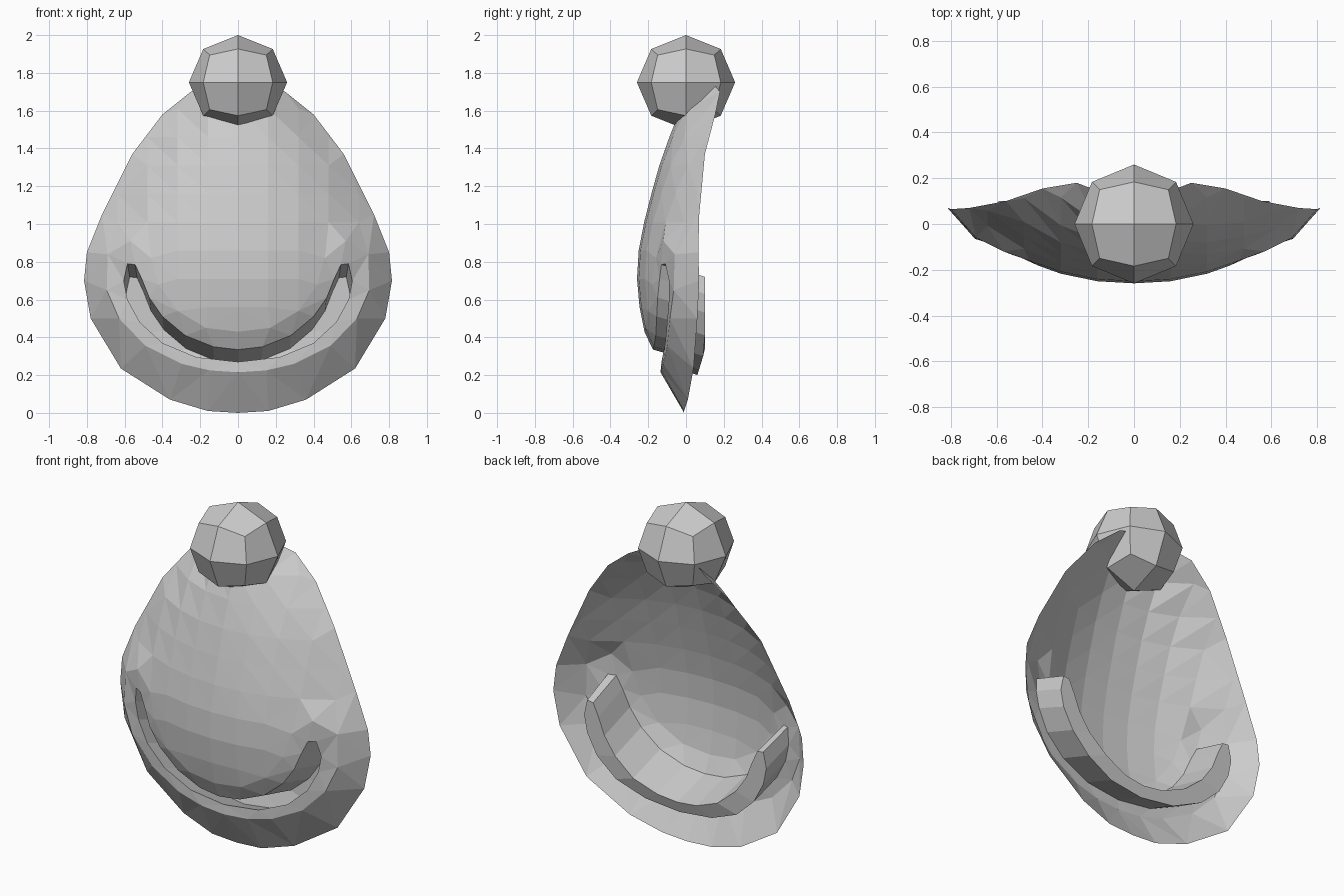
import bpy, bmesh, math
from mathutils import Vector
from mathutils.geometry import delaunay_2d_cdt

if "Cube" in bpy.data.objects:
    bpy.data.objects.remove(bpy.data.objects["Cube"])

# Half contours as (x, y, z), later mirrored
RIM = [(0, 0.04, 1.76), (0.12, 0.13, 1.76), (0.25, 0.18, 1.70), (0.40, 0.155, 1.58),
       (0.56, 0.10, 1.37), (0.72, 0.07, 1.05), (0.80, 0.065, 0.85), (0.815, 0.07, 0.70),
       (0.78, 0.06, 0.50), (0.62, 0.04, 0.235), (0.36, 0.01, 0.07), (0.16, -0.01, 0.01), (0, -0.01, 0)]
LIP = [(0.57, -0.12, 0.91), (0.69, -0.06, 0.84), (0.695, -0.065, 0.65), (0.63, -0.085, 0.50),
       (0.49, -0.10, 0.355), (0.30, -0.12, 0.26), (0.15, -0.13, 0.225), (0, -0.135, 0.215)]
SLOT_OUT = [(0.585, -0.11, 0.79), (0.605, -0.09, 0.70), (0.585, -0.09, 0.60), (0.52, -0.10, 0.48),
            (0.40, -0.11, 0.37), (0.22, -0.125, 0.295), (0, -0.13, 0.27)]
SLOT_IN = [(0.545, -0.13, 0.785), (0.51, -0.14, 0.71), (0.47, -0.15, 0.61), (0.40, -0.155, 0.51),
           (0.28, -0.16, 0.41), (0.13, -0.17, 0.35), (0, -0.175, 0.335)]
CHEEK = [(0.0, 0.43), (0.17, 0.45), (0.32, 0.54), (0.42, 0.68), (0.46, 0.82)]
CENTRE = [(0, 0), (0.22, -0.13), (0.36, -0.20), (0.5, -0.24), (0.7, -0.26), (0.9, -0.248),
          (1.1, -0.20), (1.35, -0.13), (1.56, -0.05), (1.76, 0.04)]


def mirrored(half):
    """Open path running from +x through the x=0 end to -x."""
    return half + [(-x, y, z) for x, y, z in reversed(half[:-1])]


def lerp_table(table, t):
    for (a, va), (b, vb) in zip(table, table[1:]):
        if a <= t <= b:
            return va + (vb - va) * (t - a) / (b - a)
    return table[-1][1] if t > table[-1][0] else table[0][1]


def inside(x, z, poly):
    hit = False
    for (x1, _, z1), (x2, _, z2) in zip(poly, poly[1:] + poly[:1]):
        if (z1 > z) != (z2 > z) and x < x1 + (z - z1) * (x2 - x1) / (z2 - z1):
            hit = not hit
    return hit


rim_rev = RIM[:0:-1]
WIDTH = [(z, x) for x, y, z in rim_rev] + [(1.77, 0.01)]
RIM_Y = [(z, y) for x, y, z in rim_rev]


def bulge(x, z):
    s = min(1, abs(x) / max(lerp_table(WIDTH, z), 0.05))
    c, r = lerp_table(CENTRE, z), lerp_table(RIM_Y, z)
    return c + (r - c) * s ** 2.2


# Contours: closed rim, lip crease, closed smile slot
rim = mirrored(RIM)[:]
rim = rim[:-1]
lip = mirrored(LIP)
s_out, s_in = mirrored(SLOT_OUT), mirrored(SLOT_IN)
slot = s_out + s_in[::-1]
pts, edges = [], []
for path, closed in ((rim, True), (lip, False), (slot, True)):
    n0, n = len(pts), len(path)
    pts += path
    edges += [(n0 + i, n0 + (i + 1) % n) for i in range(n if closed else n - 1)]

# Free points on the bulging front
region = [p for p in RIM if p[2] > 0.84]
region = [(-x, y, z) for x, y, z in reversed(region[1:])] + region + lip
contour = list(pts)
for x, z in CHEEK:
    for sx in ((1, -1) if x else (1,)):
        pts.append((sx * x, bulge(x, z), z))
for j in range(8):
    z = 0.56 + j * 0.15
    for i in range(-4, 5):
        x = i * 0.16
        if inside(x, z, region) and not (z < 0.85 and abs(x) > 0.42) and \
                min(math.hypot(x - p[0], z - p[2]) for p in pts) > 0.085:
            pts.append((x, bulge(x, z), z))

# Triangulate the sheet in the front plane, then lift to its depth
co, _, tris, orig, _, _ = delaunay_2d_cdt([Vector((p[0], p[2])) for p in pts], edges, [], 0, 1e-5)
bm = bmesh.new()
verts, lookup = [], {}
for i, c in enumerate(co):
    y = pts[orig[i][0]][1] if orig[i] else bulge(c.x, c.y)
    verts.append(bm.verts.new((c.x, y, c.y)))
    for o in orig[i]:
        lookup[o] = verts[-1]
for t in tris:
    cx, cz = sum(co[i].x for i in t) / 3, sum(co[i].y for i in t) / 3
    if inside(cx, cz, rim) and not inside(cx, cz, slot):
        bm.faces.new([verts[i] for i in t])

# Pocket behind the slot: walls swept back and down, closed by a back strip
first = len(rim) + len(lip)
front = [lookup[first + i] for i in range(len(slot))]
back = []
for x, y, z in slot:
    yb = 0.10 if z > 0.4 else 0.06 + 0.04 * (z - 0.27) / 0.13
    back.append(bm.verts.new((x * 0.98, yb, z - 0.07)))
n = len(slot)
for i in range(n):
    k = (i + 1) % n
    bm.faces.new((front[i], front[k], back[k], back[i]))
for i in range(n // 2 - 1):
    bm.faces.new((back[i], back[i + 1], back[n - 2 - i], back[n - 1 - i]))
bmesh.ops.recalc_face_normals(bm, faces=bm.faces[:])
if sum(f.normal.y * f.calc_area() for f in bm.faces) > 0:
    bmesh.ops.reverse_faces(bm, faces=bm.faces[:])
mesh = bpy.data.meshes.new("shell_body")
bm.to_mesh(mesh)
bm.free()
bpy.context.collection.objects.link(bpy.data.objects.new("shell_body", mesh))

# Faceted ball on top: once-subdivided cube pushed to a sphere
bm = bmesh.new()
bmesh.ops.create_cube(bm, size=2)
bmesh.ops.subdivide_edges(bm, edges=bm.edges[:], cuts=1, use_grid_fill=True)
for v in bm.verts:
    d = v.co.normalized()
    v.co = (d.x * 0.26, d.y * 0.26, 1.75 + d.z * 0.25)
mesh = bpy.data.meshes.new("top_ball")
bm.to_mesh(mesh)
bm.free()
bpy.context.collection.objects.link(bpy.data.objects.new("top_ball", mesh))
